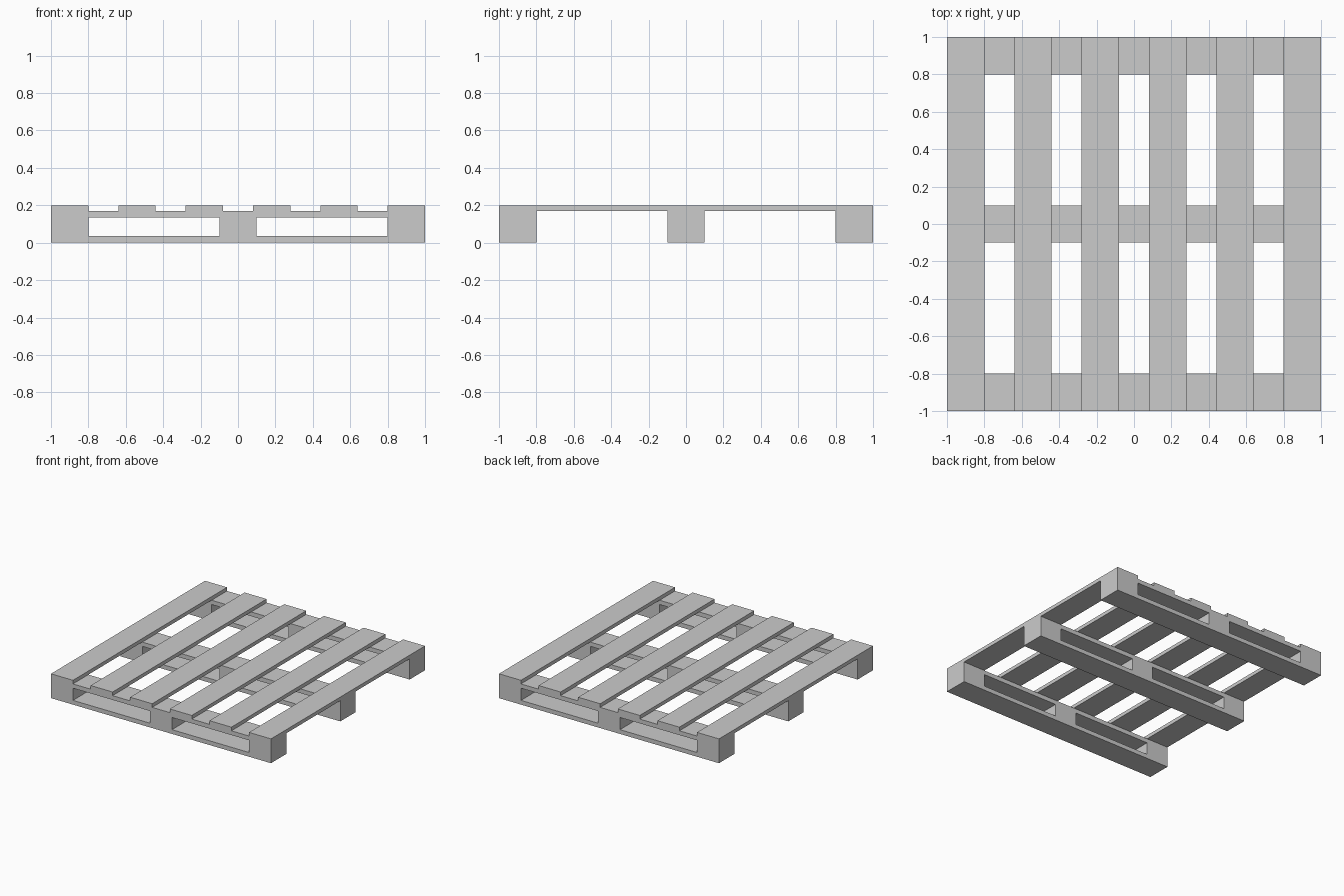
import bpy
import bmesh

cube = bpy.data.objects.get("Cube")
if cube:
    bpy.data.objects.remove(cube, do_unlink=True)

grey = bpy.data.materials.new("plain grey")
grey.use_nodes = True
colour = (0.6, 0.6, 0.6, 1)
grey.diffuse_color = colour
grey.node_tree.nodes["Principled BSDF"].inputs["Base Color"].default_value = colour

WIDTH = 0.2        # width of every board, runner and block
BOARD = 0.035      # thickness of the planks
DECK = 0.17        # underside of the deck boards
TOP = 0.2


def finish(name, bm):
    bmesh.ops.recalc_face_normals(bm, faces=bm.faces)
    mesh = bpy.data.meshes.new(name)
    bm.to_mesh(mesh)
    bm.free()
    mesh.materials.append(grey)
    obj = bpy.data.objects.new(name, mesh)
    bpy.context.collection.objects.link(obj)


def extrude_along_y(name, xs, zs, y, depth, holes=()):
    """Extrude a grid of front cells, leaving out the hole cells."""
    bm = bmesh.new()
    verts = [[bm.verts.new((x, y - depth / 2, z)) for x in xs] for z in zs]
    for r in range(len(zs) - 1):
        for c in range(len(xs) - 1):
            if (r, c) not in holes:
                bm.faces.new((verts[r][c], verts[r][c + 1],
                              verts[r + 1][c + 1], verts[r + 1][c]))
    bmesh.ops.delete(bm, geom=[v for v in bm.verts if not v.link_faces], context='VERTS')
    ext = bmesh.ops.extrude_face_region(bm, geom=bm.faces[:], use_keep_orig=True)
    moved = [g for g in ext["geom"] if isinstance(g, bmesh.types.BMVert)]
    bmesh.ops.translate(bm, verts=moved, vec=(0, depth, 0))
    finish(name, bm)


# Three runners: bottom plank, three blocks and top plank, with two fork openings
for name, y in (("front", -0.9), ("middle", 0), ("back", 0.9)):
    extrude_along_y(name + "_runner", (-1, -0.8, -0.1, 0.1, 0.8, 1),
                    (0, BOARD, DECK - BOARD, DECK), y, WIDTH,
                    holes={(1, 1), (1, 3)})

# Six evenly spaced deck boards running front to back
for i in range(6):
    x = -0.9 + i * 0.36
    extrude_along_y(f"deck_board_{i + 1}", (x - WIDTH / 2, x + WIDTH / 2),
                    (DECK, TOP), 0, 2)
